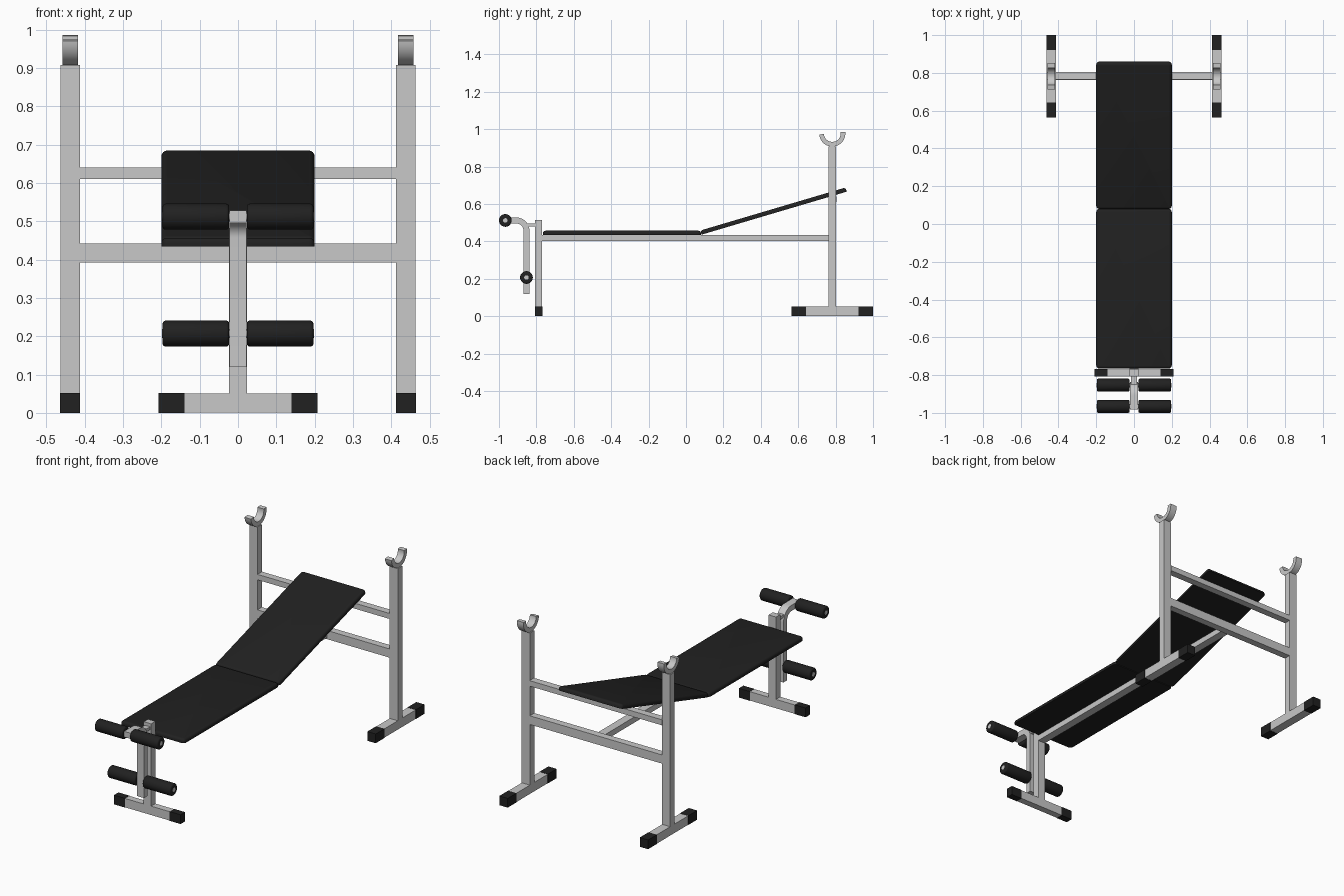
import bpy, bmesh, math
from mathutils import Vector, Matrix

if "Cube" in bpy.data.objects:
    bpy.data.objects.remove(bpy.data.objects["Cube"])


def material(name, c):
    m = bpy.data.materials.new(name)
    m.diffuse_color = (c, c, c, 1)
    m.use_nodes = True
    m.node_tree.nodes["Principled BSDF"].inputs["Base Color"].default_value = m.diffuse_color
    return m


STEEL = material("light grey steel", 0.58)
BLACK = material("black vinyl", 0.015)


def finish(name, bm, mat, smooth=False):
    bmesh.ops.recalc_face_normals(bm, faces=bm.faces)
    me = bpy.data.meshes.new(name)
    bm.to_mesh(me)
    bm.free()
    me.materials.append(mat)
    ob = bpy.data.objects.new(name, me)
    bpy.context.collection.objects.link(ob)
    if smooth:
        bpy.ops.object.select_all(action='DESELECT')
        ob.select_set(True)
        bpy.context.view_layer.objects.active = ob
        bpy.ops.object.shade_smooth_by_angle(angle=math.radians(35))
    return ob


def box_mesh(x, y, z):
    """Box from (min, max) ranges."""
    bm = bmesh.new()
    bmesh.ops.create_cube(bm, size=1)
    for v in bm.verts:
        v.co = Vector([(r[0] + r[1]) / 2 + c * (r[1] - r[0]) for r, c in zip((x, y, z), v.co)])
    return bm


def box(name, x, y, z, mat=STEEL):
    return finish(name, box_mesh(x, y, z), mat)


def cylinder(name, x, y, z, r, mat, bevel=0):
    """Cylinder along x, optionally with rounded rims."""
    bm = bmesh.new()
    rot = Matrix.Translation(((x[0] + x[1]) / 2, y, z)) @ Matrix.Rotation(math.pi / 2, 4, 'Y')
    bmesh.ops.create_cone(bm, cap_ends=True, segments=32, radius1=r, radius2=r,
                          depth=x[1] - x[0], matrix=rot)
    if bevel:
        rims = [e for e in bm.edges if any(len(f.verts) > 4 for f in e.link_faces)]
        bmesh.ops.bevel(bm, geom=rims, offset=bevel, segments=3, profile=0.5, affect='EDGES')
    return finish(name, bm, mat, True)


def strip(name, path, thick, xc, width):
    """Flat bar of given thickness following a path in the y-z plane."""
    bm = bmesh.new()
    rings = []
    for i, (y, z) in enumerate(path):
        a, b = path[max(i - 1, 0)], path[min(i + 1, len(path) - 1)]
        n = Vector((-(b[1] - a[1]), b[0] - a[0])).normalized() * thick / 2
        rings.append([bm.verts.new((xc + sx * width / 2, y + s * n.x, z + s * n.y))
                      for sx, s in ((-1, -1), (1, -1), (1, 1), (-1, 1))])
    for r0, r1 in zip(rings, rings[1:]):
        for k in range(4):
            bm.faces.new((r0[k], r0[(k + 1) % 4], r1[(k + 1) % 4], r1[k]))
    bm.faces.new(rings[0])
    bm.faces.new(rings[-1])
    return finish(name, bm, STEEL, True)


def arc(cy, cz, r, a0, a1, n):
    angles = [math.radians(a0 + (a1 - a0) * i / n) for i in range(n + 1)]
    return [(cy + r * math.cos(a), cz + r * math.sin(a)) for a in angles]


def pad(name, length, y, z, tilt):
    """Cushion with rounded corners and a softened upper rim."""
    t = 0.023
    bm = box_mesh((-0.2, 0.2), (0, length), (0, t))
    up = [e for e in bm.edges if abs(e.verts[0].co.z - e.verts[1].co.z) > t / 2]
    bmesh.ops.bevel(bm, geom=up, offset=0.016, segments=4, profile=0.5, affect='EDGES')
    rim = [e for e in bm.edges if all(v.co.z > t - 1e-5 for v in e.verts)]
    bmesh.ops.bevel(bm, geom=rim, offset=0.014, segments=4, profile=0.5, affect='EDGES')
    bm.transform(Matrix.Translation((0, y, z)) @ Matrix.Rotation(math.radians(tilt), 4, 'X'))
    return finish(name, bm, BLACK, True)


# Cushions
pad("seat_pad", 0.845, -0.765, 0.434, 0)
pad("back_pad", 0.81, 0.083, 0.436, 16.5)

# Rear frame: uprights, feet with end caps, bar hooks
YR = 0.782
for s, side in ((-1, "left"), (1, "right")):
    xc = s * 0.438
    span = (xc - 0.025, xc + 0.025)
    box(side + "_upright", span, (YR - 0.02, YR + 0.02), (0.05, 0.908))
    box(side + "_rear_foot", span, (0.64, 0.925), (0.001, 0.051))
    for k, (y0, y1) in enumerate(((0.564, 0.642), (0.922, 1.0))):
        box(f"{side}_rear_foot_cap_{k + 1}", (xc - 0.026, xc + 0.026), (y0, y1), (0, 0.052), BLACK)
    strip(side + "_bar_hook", arc(YR, 0.977, 0.0575, 184, 368, 20), 0.025, xc, 0.04)

# Rear cross bars and central spine
box("lower_cross_bar", (-0.414, 0.414), (YR - 0.02, YR + 0.02), (0.393, 0.442))
box("upper_cross_bar", (-0.414, 0.414), (YR - 0.018, YR + 0.022), (0.61, 0.641))
box("spine_bar", (-0.023, 0.023), (-0.77, YR - 0.02), (0.402, 0.434))

# Front post and foot
box("front_post", (-0.023, 0.023), (-0.807, -0.769), (0.05, 0.515))
box("front_foot", (-0.142, 0.142), (-0.807, -0.769), (0.001, 0.051))
for s, side in ((-1, "left"), (1, "right")):
    x = sorted((s * 0.14, s * 0.208))
    box(side + "_front_foot_cap", x, (-0.808, -0.768), (0, 0.052), BLACK)

# Leg lever with its hinge bracket
lever = [(-0.853, 0.12)] + arc(-0.908, 0.457, 0.055, 0, 90, 10) + [(-0.983, 0.512)]
strip("leg_lever", lever, 0.032, 0, 0.044)
box("lever_hinge", (-0.016, 0.016), (-0.85, -0.80), (0.48, 0.497))

# Foam rollers on axles
for y, z, label in ((-0.966, 0.512, "upper"), (-0.853, 0.207, "lower")):
    cylinder(label + "_axle", (-0.198, 0.198), y, z, 0.012, STEEL)
    for s, side in ((-1, "left"), (1, "right")):
        x = sorted((s * 0.023, s * 0.197))
        cylinder(f"{label}_{side}_roller", x, y, z, 0.034, BLACK, 0.008)
